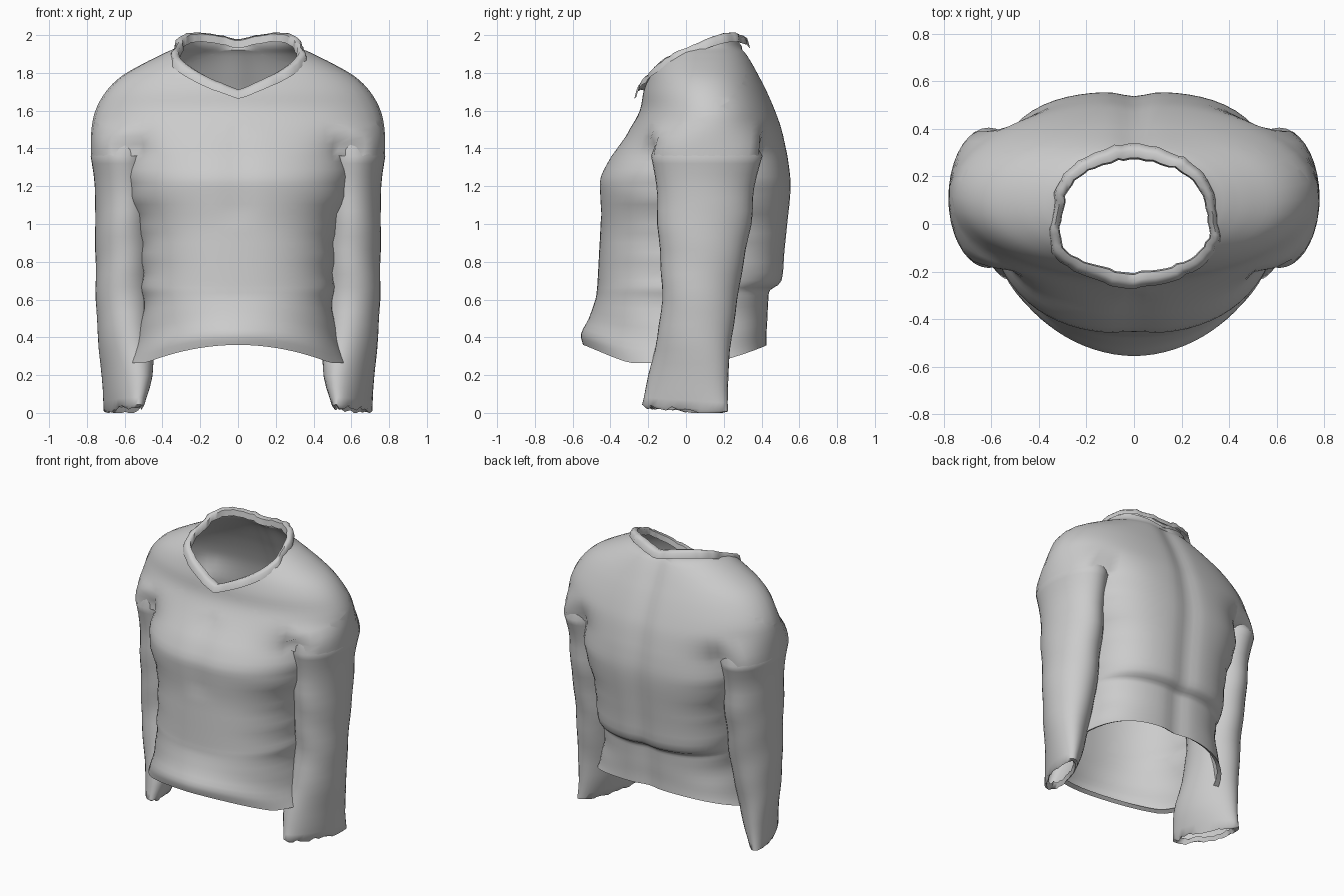
import bpy, bmesh, random
from math import sin, cos, tau, pi, exp, atan2, radians
from mathutils import Vector

random.seed(4)
cube = bpy.data.objects.get("Cube")
if cube:
    bpy.data.objects.remove(cube)

cloth = bpy.data.materials.new("grey_cloth")
cloth.use_nodes = True
cloth.diffuse_color = (0.6, 0.6, 0.6, 1)
cloth.node_tree.nodes["Principled BSDF"].inputs["Base Color"].default_value = (0.6, 0.6, 0.6, 1)

SEGS = 72
ARMPIT_Z = 1.36

# Sections, bottom to top: height, half width, front y, back y
TORSO = [(.36, .58, -.545, .43), (.42, .555, -.555, .43), (.5, .515, -.515, .435),
         (.6, .505, -.48, .44), (.65, .505, -.472, .45), (.7, .51, -.468, .51),
         (.85, .515, -.46, .525), (1.0, .53, -.453, .54), (1.15, .585, -.46, .555),
         (1.25, .6, -.457, .555), (ARMPIT_Z, .585, -.4, .54)]
YOKE = [(ARMPIT_Z, .78, -.4, .54), (1.5, .775, -.3, .51), (1.6, .755, -.245, .475),
        (1.7, .7, -.225, .432), (1.78, .62, -.2, .392), (1.85, .5, -.17, .355),
        (1.9, .4, -.14, .325), (1.95, .31, -.1, .29), (2.05, .28, -.08, .27)]
# Height, centre x, centre y, radius x, radius y, inward slant of the front
SLEEVE = [(.05, .605, -.005, .075, .23, .33), (.2, .587, .012, .12, .21, .3),
          (.4, .597, .045, .142, .198, .15), (.6, .6, .073, .152, .2, 0),
          (.8, .6, .085, .154, .22, 0), (1.0, .6, .097, .157, .248, 0),
          (1.2, .6, .103, .158, .26, 0), (ARMPIT_Z, .61, .11, .17, .295, 0)]


def refine(rows, steps=3):
    """Smoothly interpolate between the given sections."""
    out = []
    for i in range(len(rows) - 1):
        quad = [rows[max(i - 1, 0)], rows[i], rows[i + 1], rows[min(i + 2, len(rows) - 1)]]
        for k in range(steps):
            t = k / steps
            out.append([b + .5 * t * (c - a + t * (2 * a - 5 * b + 4 * c - d + t * (3 * (b - c) + d - a)))
                        for a, b, c, d in zip(*quad)])
    return out + [list(rows[-1])]


def oval_radius(c, s, w, d, front_n, back_n):
    n = back_n if s > 0 else front_n
    return ((abs(c) / w) ** n + (abs(s) / d) ** n) ** (-1 / n)


def sleeve_radius(c, s, mid):
    """Far distance at which a ray from the body axis leaves the sleeve."""
    _, cx, cy, rx, ry, _ = SLEEVE[-1]
    u, v, p, q = abs(c) / rx, s / ry, -cx / rx, (mid - cy) / ry
    a, b, k = u * u + v * v, u * p + v * q, p * p + q * q - 1
    disc = b * b - a * k
    return (-b + disc ** .5) / a if disc > 0 else 0


def body_point(r, c, s, mid, z):
    x, y = r * c, mid + r * s
    if y > .3:                                  # spine groove
        y -= .02 * exp(-(x / .07) ** 2)
    elif y < -.3 and z > 1.0:                   # dip between the chest halves
        y += .01 * exp(-(x / .09) ** 2)
    return Vector((x, y, z))


def fill_rings(bm, rings):
    grid = [[bm.verts.new(p) for p in ring] for ring in rings]
    for low, high in zip(grid, grid[1:]):
        for j in range(len(low)):
            k = (j + 1) % len(low)
            bm.faces.new((low[j], low[k], high[k], high[j]))


def finish(bm, name):
    mesh = bpy.data.meshes.new(name)
    bm.to_mesh(mesh)
    bm.free()
    obj = bpy.data.objects.new(name, mesh)
    bpy.context.collection.objects.link(obj)
    mesh.materials.append(cloth)
    for o in bpy.context.selected_objects:
        o.select_set(False)
    obj.select_set(True)
    bpy.context.view_layer.objects.active = obj
    bpy.ops.object.shade_smooth_by_angle(angle=radians(60))


angles = [tau * j / SEGS for j in range(SEGS)]
bm = bmesh.new()

# Yoke: shoulders and upper chest, growing out of the torso and both sleeves
torso_width = TORSO[-1][1]
rings = []
for z, w, yf, yb in refine(YOKE, 4):
    t = max(0, min(1, (z - ARMPIT_Z) / .2))
    t = t * t * (3 - 2 * t)
    mid, depth = (yf + yb) / 2, (yb - yf) / 2
    ring = []
    for a in angles:
        c, s = cos(a), sin(a)
        joined = max(oval_radius(c, s, torso_width, depth, 2.35, 2.8), sleeve_radius(c, s, mid))
        r = joined + t * (oval_radius(c, s, w, depth, 2.05, 2.2) - joined)
        ring.append(body_point(r, c, s, mid, z))
    rings.append(ring)
fill_rings(bm, rings)

# Cut the V-shaped neck opening
NECK_Z, SLOPE, VEE = 1.8, .46, .36
for side in (-1, 1):
    bmesh.ops.bisect_plane(bm, geom=bm.verts[:] + bm.edges[:] + bm.faces[:], dist=1e-5,
                           plane_co=(0, 0, NECK_Z), plane_no=(side * VEE, -SLOPE, 1))
above = [v for v in bm.verts if v.co.z - SLOPE * v.co.y - VEE * abs(v.co.x) > NECK_Z + 1e-4]
bmesh.ops.delete(bm, geom=above, context='VERTS')
rim = [v.co.copy() for v in bm.verts if v.is_boundary and v.co.z > ARMPIT_Z + .1]

# Torso below the armpits, with a drooping hem and creased sides
rings = []
for z, w, yf, yb in refine(TORSO):
    mid, depth = (yf + yb) / 2, (yb - yf) / 2
    fade = max(0, min(1, (.62 - z) / .24))
    ring = []
    for a in angles:
        c, s = cos(a), sin(a)
        r = oval_radius(c, s, w, depth, 2.35 - .55 * fade, 2.8)
        r += .008 * c ** 4 * sin(z * 41 + 2 * s) * min(1, (ARMPIT_Z - z) * 6)
        p = body_point(r, c, s, mid, z)
        p.z -= fade * min(.095, p.x ** 2 * (.4 if s < 0 else .4 - .3 * s))
        ring.append(p)
    rings.append(ring)
lip = [Vector((p.x * .95, p.y * .95, p.z + .015)) for p in rings[0]]
fill_rings(bm, [lip] + rings)
bmesh.ops.remove_doubles(bm, verts=bm.verts[:], dist=.0005)
finish(bm, "body")

# Collar: a folded band around the neck opening
rim.sort(key=lambda p: atan2(p.y - .04, p.x))
spaced = [rim[0]]
for p in rim[1:]:
    if (p - spaced[-1]).length > .022:
        spaced.append(p)
FOLD = ((.028, -.035), (.022, 0), (.008, .014), (-.01, .006), (-.014, -.035))
band = [[] for _ in FOLD]
for p in spaced:
    out = Vector((p.x, p.y - .04, 0)).normalized()
    wob = random.uniform(-.006, .006)
    flare = 1 + .6 * abs(out.y)
    lift = .025 * max(0, out.y)
    for row, (r, h) in zip(band, FOLD):
        row.append(p + out * (r * flare + wob) + Vector((0, 0, h + lift + wob * .5)))
bm = bmesh.new()
fill_rings(bm, band)
finish(bm, "collar")

# Sleeves with ragged, tucked-in cuffs; their tops continue inside the yoke
for name, side in (("left_sleeve", 1), ("right_sleeve", -1)):
    rings = []
    for z, cx, cy, rx, ry, slant in refine(SLEEVE) + [[1.48, .58, .1, .15, .24, 0]]:
        ring = []
        for a in angles[::2]:
            b = a if side > 0 else pi - a
            wave = 1 + .012 * sin(z * 23 + 2 * b) * max(0, min(1, (1.3 - z) * 4))
            y = cy + ry * wave * sin(b)
            x = cx + rx * wave * cos(b) + slant * (y - cy)
            drop = max(0, (.25 - z) / .2) * (.025 + .08 * y)
            ring.append(Vector((side * x, y, z - drop)))
        rings.append(ring)
    cx, cy = SLEEVE[0][1:3]
    tuck = []
    for p in rings[0]:
        q = p.lerp(Vector((side * cx, cy, p.z)), .12)
        q.z = max(0, p.z - .012 + random.uniform(-.012, .012))
        tuck.append(q)
    inner = [p.lerp(Vector((side * cx, cy, p.z)), .15) + Vector((0, 0, .03)) for p in tuck]
    bm = bmesh.new()
    fill_rings(bm, [inner, tuck] + rings)
    finish(bm, name)
